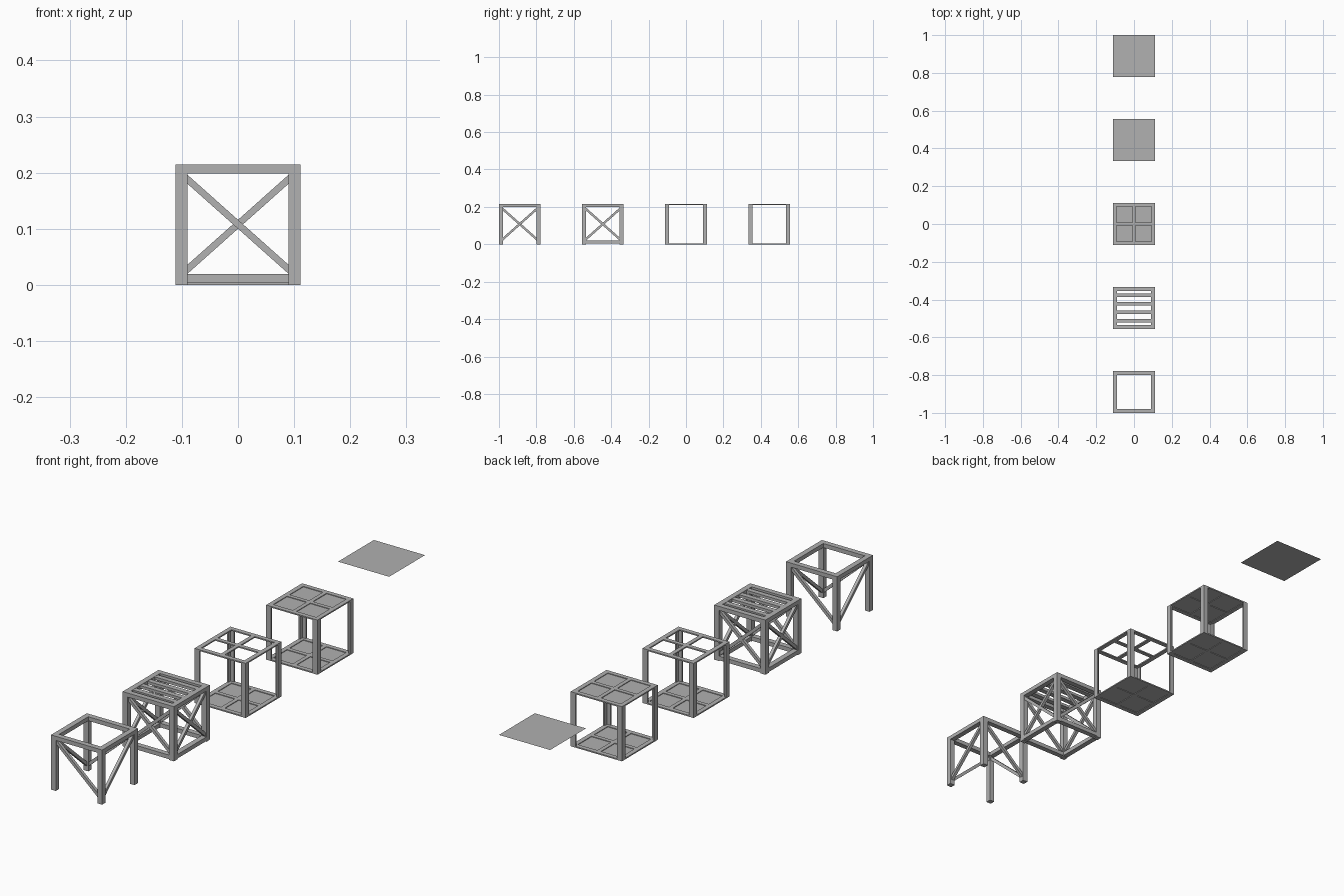
import bpy, bmesh, math
from mathutils import Matrix, Vector

cube = bpy.data.objects.get("Cube")
if cube:
    bpy.data.objects.remove(cube, do_unlink=True)

HALF = 0.111       # half width of each unit
TOP = 0.2143       # overall height
POST = 0.021       # post and rail width
RAIL = 0.016       # rail height
SHEET = 0.005      # thin pane frame height
STEP = 0.4445      # spacing between units
INNER = HALF - POST
MID = HALF - POST / 2
CORNERS = [(x, y) for x in (-1, 1) for y in (-1, 1)]

grey = bpy.data.materials.new("plain_grey")
grey.use_nodes = True
grey.diffuse_color = (0.44, 0.44, 0.44, 1)
grey.node_tree.nodes["Principled BSDF"].inputs["Base Color"].default_value = grey.diffuse_color


def box(bm, lo, hi, turn=Matrix()):
    """Add a box between two corners, then transform it."""
    lo, hi = Vector(lo), Vector(hi)
    place = Matrix.Translation((lo + hi) / 2) @ Matrix.Diagonal((*(hi - lo), 1))
    bmesh.ops.create_cube(bm, size=1, matrix=turn @ place)


def finish(bm, name, y):
    mesh = bpy.data.meshes.new(name)
    bm.to_mesh(mesh)
    bm.free()
    mesh.materials.append(grey)
    obj = bpy.data.objects.new(name, mesh)
    obj.location.y = y
    bpy.context.collection.objects.link(obj)


def posts(name, y, z1):
    bm = bmesh.new()
    for sx, sy in CORNERS:
        x, yy = sx * MID, sy * MID
        h = POST / 2
        box(bm, (x - h, yy - h, 0), (x + h, yy + h, z1))
    finish(bm, name, y)


def angle_posts(name, y):
    """Four L-section corner posts between the two thin frames."""
    bm = bmesh.new()
    t = 0.006
    outline = [(0, 0), (POST, 0), (POST, t), (t, t), (t, POST), (0, POST)]
    for sx, sy in CORNERS:
        verts = [bm.verts.new((sx * (HALF - a), sy * (HALF - b), SHEET)) for a, b in outline]
        face = bm.faces.new(verts)
        up = bmesh.ops.extrude_face_region(bm, geom=[face])["geom"]
        for v in up:
            if isinstance(v, bmesh.types.BMVert):
                v.co.z = TOP - SHEET
    bmesh.ops.recalc_face_normals(bm, faces=bm.faces)
    finish(bm, name, y)


def rails(name, y, z0, z1, width, reach=HALF):
    """Square ring; reach limits the rails to fit between posts."""
    bm = bmesh.new()
    for s in (-1, 1):
        a, b = sorted((s * HALF, s * (HALF - width)))
        box(bm, (-reach, a, z0), (reach, b, z1))
        box(bm, (a, width - HALF, z0), (b, HALF - width, z1))
    finish(bm, name, y)


def braces(name, y, crossed):
    """Diagonal bars on all four sides, single or crossed."""
    bm = bmesh.new()
    run, rise = 0.1, 0.089
    length = math.hypot(run, rise)
    for side in range(4):
        lean = 1 if side % 2 == 0 else -1
        for way in ((1, -1) if crossed else (lean,)):
            turn = (Matrix.Rotation(side * math.pi / 2, 4, 'Z')
                    @ Matrix.Translation((0, -MID, 0.108))
                    @ Matrix.Rotation(way * math.atan2(rise, run), 4, 'Y'))
            box(bm, (-length, -0.006, -0.006), (length, 0.006, 0.006), turn)
    finish(bm, name, y)


def pane_frame(name, y, z0):
    """Thin square frame with a cross bar, leaving four openings."""
    rails(name + "_rim", y, z0, z0 + SHEET, 0.018)
    bm = bmesh.new()
    e, w = HALF - 0.018, 0.008
    box(bm, (-e, -w, z0), (e, w, z0 + SHEET))
    for a, b in ((-e, -w), (w, e)):
        box(bm, (-w, a, z0), (w, b, z0 + SHEET))
    finish(bm, name + "_cross", y)


def panel(name, y, z, half=HALF):
    bm = bmesh.new()
    bmesh.ops.create_grid(bm, x_segments=1, y_segments=1, size=half)
    bmesh.ops.translate(bm, verts=bm.verts, vec=(0, 0, z))
    finish(bm, name, y)


# Open stand with single diagonals
y = -2 * STEP
posts("stand_posts", y, TOP - RAIL)
rails("stand_top_rails", y, TOP - RAIL, TOP, POST)
braces("stand_braces", y, False)

# Crate with crossed diagonals and a slatted top
y = -STEP
posts("crate_posts", y, TOP - RAIL)
rails("crate_top_rails", y, TOP - RAIL, TOP, POST)
rails("crate_bottom_rails", y, 0.003, 0.003 + RAIL, POST, INNER)
braces("crate_braces", y, True)
bm = bmesh.new()
for i in range(4):
    c = (i - 1.5) * 0.045
    box(bm, (-INNER, c - 0.01, TOP - 0.012), (INNER, c + 0.01, TOP - 0.001))
finish(bm, "crate_top_slats", y)

# Two light cases: the first has an open top frame, the second is filled
for name, y, filled in (("open_case", 0, False), ("closed_case", STEP, True)):
    angle_posts(name + "_posts", y)
    pane_frame(name + "_bottom", y, 0)
    pane_frame(name + "_top", y, TOP - SHEET)
    panel(name + "_bottom_panel", y, SHEET / 2, HALF - 0.005)
    if filled:
        panel(name + "_top_panel", y, TOP - SHEET / 2, HALF - 0.005)

# Loose flat sheet
panel("loose_sheet", 2 * STEP, TOP)
